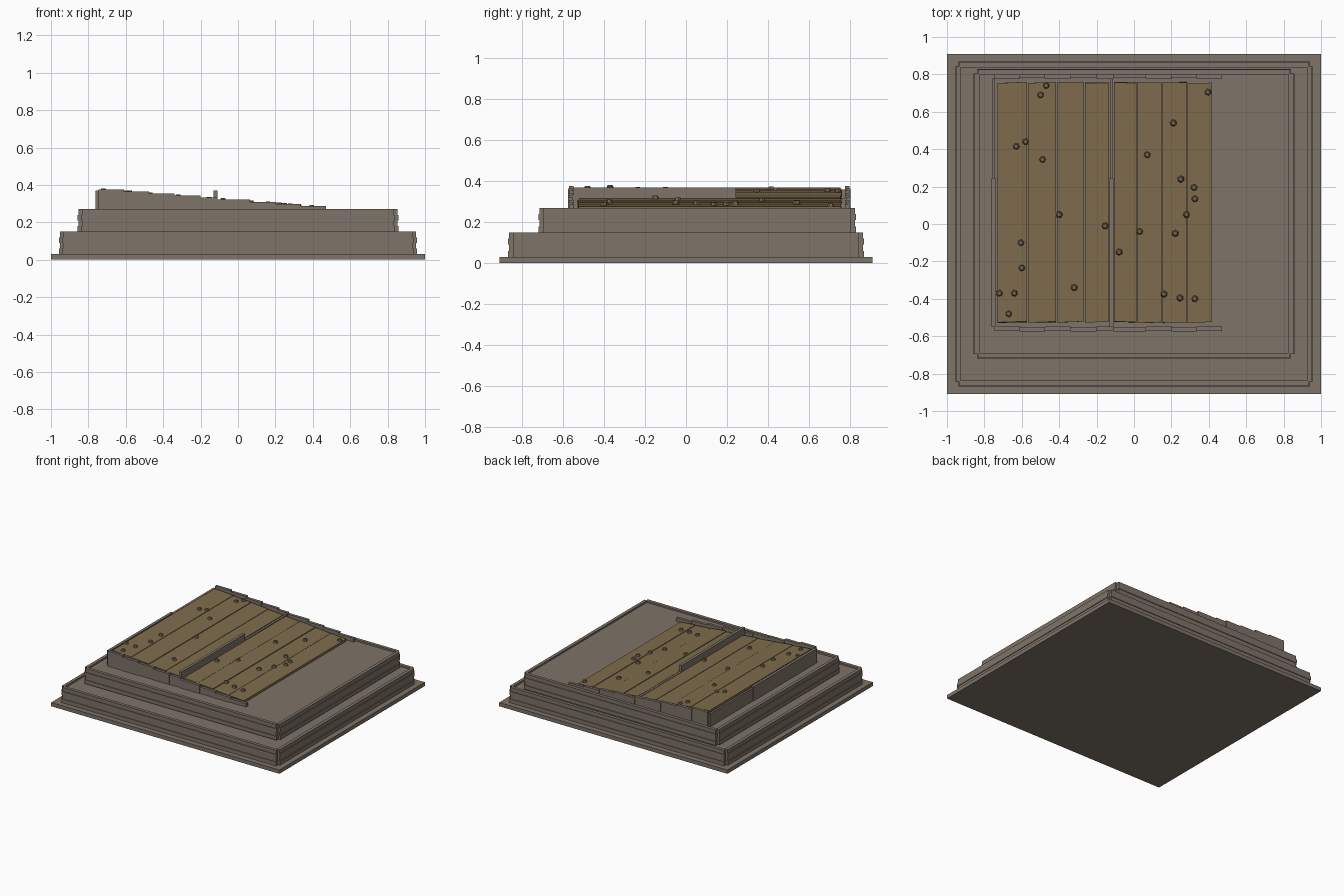
import bpy, bmesh, math, random
from mathutils import Matrix, Vector

if "Cube" in bpy.data.objects:
    bpy.data.objects.remove(bpy.data.objects["Cube"])

random.seed(4)


def material(name, rgb):
    m = bpy.data.materials.new(name)
    m.diffuse_color = (*rgb, 1)
    m.use_nodes = True
    m.node_tree.nodes["Principled BSDF"].inputs["Base Color"].default_value = m.diffuse_color
    return m


STONE = material("warm_grey_stone", (0.21, 0.172, 0.138))
WOOD = material("weathered_wood", (0.215, 0.152, 0.075))
NAIL = material("dark_nail", (0.165, 0.125, 0.075))


def add_box(bm, x0, x1, y0, y1, z0, z1):
    size = Matrix.Diagonal((x1 - x0, y1 - y0, z1 - z0, 1))
    mid = Matrix.Translation(((x0 + x1) / 2, (y0 + y1) / 2, (z0 + z1) / 2))
    return bmesh.ops.create_cube(bm, size=1, matrix=mid @ size)["verts"]


def finish(name, bm, mat):
    me = bpy.data.meshes.new(name)
    bm.to_mesh(me)
    bm.free()
    me.materials.append(mat)
    ob = bpy.data.objects.new(name, me)
    bpy.context.collection.objects.link(ob)
    return ob


def deck_z(x):
    """Height of the sloping deck surface."""
    return 0.311 - 0.08 * x


# base slab
bm = bmesh.new()
add_box(bm, -1, 1, -0.91, 0.91, 0, 0.03)
finish("base_slab", bm, STONE)


# stepped tiers: a floor with a thin coursed wall round it, rim slightly above the floor
def tier(name, hx, y0, y1, z0, z1):
    t, lip, rows = 0.025, 0.013, 4
    bm = bmesh.new()
    add_box(bm, -hx + t, hx - t, y0 + t, y1 - t, z0, z1 - lip)
    finish(name + "_floor", bm, STONE)
    bm = bmesh.new()
    h = (z1 - z0) / rows
    for r in range(rows):
        a, b = z0 + r * h, z0 + (r + 1) * h
        o = 0.005 * (r % 2)
        add_box(bm, -hx + 0.017 + o, hx - 0.017 - o, y0 + o, y0 + t + o, a, b)
        add_box(bm, -hx + 0.017 + o, hx - 0.017 - o, y1 - t - o, y1 - o, a, b)
        for s in (-1, 1):
            xs = sorted((s * (hx - o), s * (hx - t - o)))
            add_box(bm, *xs, y0 + t, y1 - t, a, b)
    finish(name + "_wall", bm, STONE)


tier("lower_tier", 0.957, -0.868, 0.868, 0.03, 0.15)
tier("upper_tier", 0.857, -0.72, 0.83, 0.15, 0.27)

# stepped side walls of the sloping deck
edges = [-0.745, -0.61, -0.475, -0.34, -0.2, -0.11, 0.065, 0.2, 0.335, 0.47]
for name, y, s in (("deck_front_wall", -0.56, -1), ("deck_back_wall", 0.787, 1)):
    bm = bmesh.new()
    for i, (a, b) in enumerate(zip(edges, edges[1:])):
        c = y + s * 0.004 * (i % 2)
        top = 0.32 - 0.083 * (a + b) / 2
        add_box(bm, a, b, c - 0.011, c + 0.011, 0.25, top)
    finish(name, bm, STONE)

# left end wall and centre divider, each taller over its front part
for name, x, low in (("deck_left_wall", -0.75, 0.36), ("deck_divider", -0.121, 0.318)):
    bm = bmesh.new()
    add_box(bm, x - 0.011, x + 0.011, -0.55, 0.245, 0.25, 0.37)
    add_box(bm, x - 0.008, x + 0.008, 0.245, 0.777, 0.25, low)
    finish(name, bm, STONE)

# sloping planks with slightly uneven ends
bm = bmesh.new()
for row in ([-0.733, -0.57, -0.415, -0.265, -0.132], [-0.11, 0.015, 0.15, 0.285, 0.42]):
    for a, b in zip(row, row[1:]):
        drop = random.uniform(0, 0.004)
        verts = add_box(bm, a + 0.002, b - 0.002, -0.525, 0.757, -0.021, 0)
        for v in verts:
            v.co.z += deck_z(v.co.x) - drop
            v.co.y += random.uniform(-0.005, 0.005)
finish("deck_planks", bm, WOOD)

# faceted nail heads
spots = [(-.5, .69), (-.47, .74), (.21, .54), (.395, .705), (-.63, .415), (-.58, .44),
         (-.49, .345), (.07, .37), (.25, .24), (.32, .195), (.325, .135), (.28, .05),
         (-.4, .05), (-.155, -.01), (.03, -.04), (.22, -.05), (-.605, -.1), (-.08, -.15),
         (-.6, -.235), (-.72, -.37), (-.64, -.37), (-.32, -.34), (.16, -.375),
         (.245, -.395), (.325, -.4), (-.67, -.48)]
bm = bmesh.new()
for x, y in spots:
    turn = Matrix.Rotation(random.uniform(0, math.tau), 4, "Z")
    bmesh.ops.create_cone(bm, cap_ends=True, segments=6, radius1=0.021, radius2=0.012, depth=0.02,
                          matrix=Matrix.Translation((x, y, deck_z(x) + 0.002)) @ turn)
finish("nail_heads", bm, NAIL)
